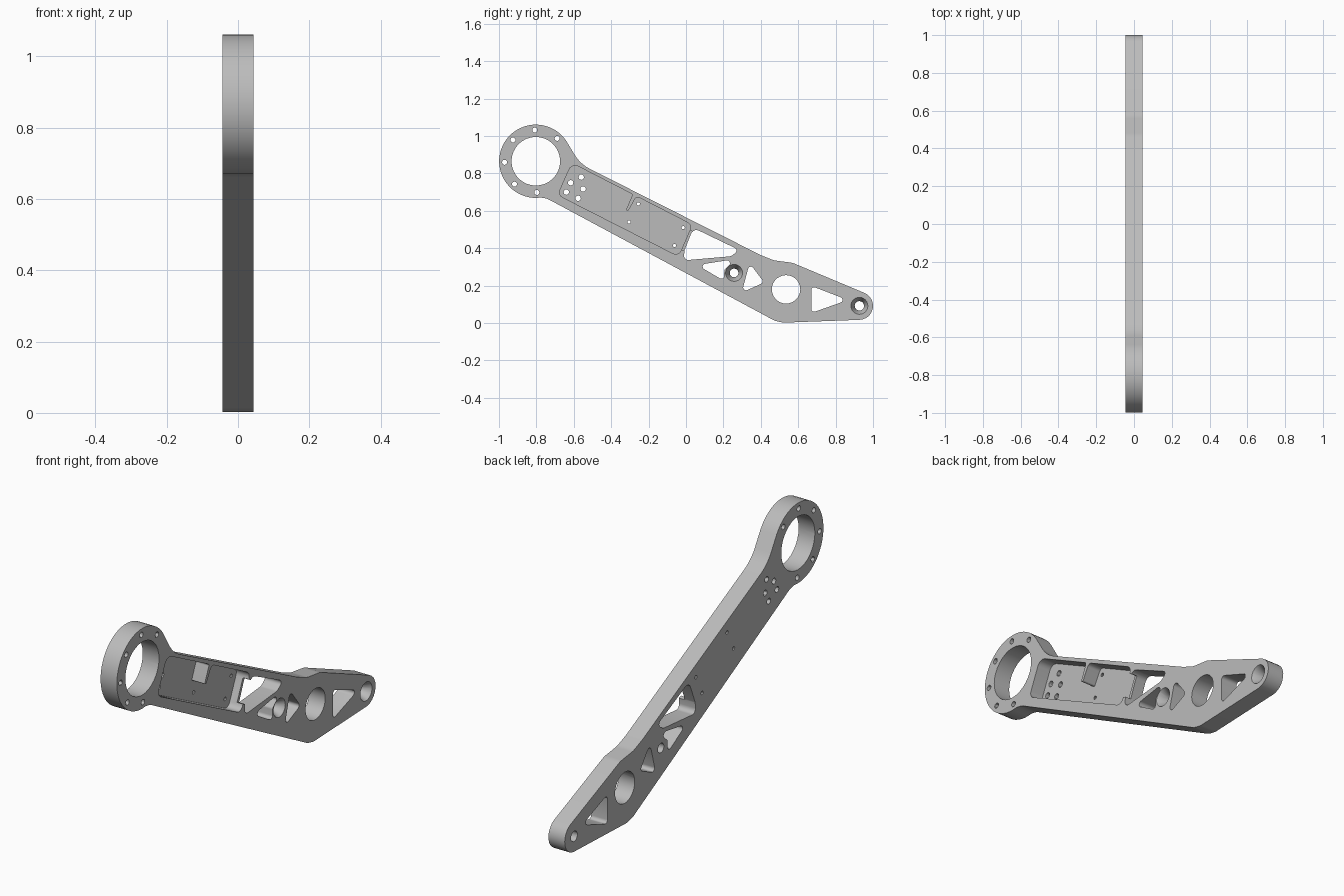
import bpy, bmesh, math
from mathutils import Vector

if "Cube" in bpy.data.objects:
    bpy.data.objects.remove(bpy.data.objects["Cube"], do_unlink=True)

HALF = 0.044      # half thickness of the plate
FLOOR = -0.026    # bottom of the electronics pocket

grey = bpy.data.materials.new("machined grey")
grey.use_nodes = True
grey.diffuse_color = (0.5, 0.5, 0.5, 1)
grey.node_tree.nodes["Principled BSDF"].inputs["Base Color"].default_value = (0.5, 0.5, 0.5, 1)


def arc(cy, cz, r, start, end, steps):
    """Points on an arc, angles in degrees."""
    angles = [math.radians(start + (end - start) * i / steps) for i in range(steps + 1)]
    return [(cy + r * math.cos(a), cz + r * math.sin(a)) for a in angles]


def circle(cy, cz, r, steps=24):
    return arc(cy, cz, r, 0, 360, steps)[:-1]


def rounded(corners, radius=0.015, steps=5):
    """Fillet every corner; a corner may carry its own radius as a third value."""
    points = []
    for i, c in enumerate(corners):
        p = Vector(c[:2])
        r = c[2] if len(c) > 2 else radius
        to_a = Vector(corners[i - 1][:2]) - p
        to_b = Vector(corners[(i + 1) % len(corners)][:2]) - p
        half = to_a.angle(to_b) / 2
        if r == 0 or half > 1.55:
            points.append(tuple(p))
            continue
        reach = min(r / math.tan(half), to_a.length * 0.48, to_b.length * 0.48)
        a, b = to_a.normalized(), to_b.normalized()
        centre = p + (a + b).normalized() * (reach / math.cos(half))
        start, end = p + a * reach - centre, p + b * reach - centre
        sweep = start.angle(end)
        for k in range(steps + 1):
            t = k / steps
            v = (start * math.sin((1 - t) * sweep) + end * math.sin(t * sweep)) / math.sin(sweep)
            points.append(tuple(centre + v))
    return points


def loft(name, low, high, x0, x1):
    """Solid between two matching outlines at two x positions."""
    bm = bmesh.new()
    a = [bm.verts.new((x0, y, z)) for y, z in low]
    b = [bm.verts.new((x1, y, z)) for y, z in high]
    bm.faces.new(a[::-1])
    bm.faces.new(b)
    for i in range(len(a)):
        j = (i + 1) % len(a)
        bm.faces.new((a[i], a[j], b[j], b[i]))
    bmesh.ops.recalc_face_normals(bm, faces=bm.faces)
    mesh = bpy.data.meshes.new(name)
    bm.to_mesh(mesh)
    bm.free()
    mesh.materials.append(grey)
    obj = bpy.data.objects.new(name, mesh)
    bpy.context.collection.objects.link(obj)
    return obj


# Arm plate: bearing ring, straight beam, bend and rounded tip
ring_y, ring_z = -0.803, 0.865
beam = rounded([
    (-0.776, 0.672, 0), (-0.74, 0.664, 0.1), (0.475, 0.012, 0.08), (0.52, 0.002, 0.08),
    (0.925, 0.017, 0)])
tip = arc(0.925, 0.092, 0.075, -88, 65, 12)
top = rounded([
    (0.957, 0.16, 0), (0.57, 0.322, 0.1), (0.47, 0.335, 0.1), (0.40, 0.363, 0.1),
    (-0.565, 0.85, 0.2), (-0.639, 0.971, 0)])
ring = arc(ring_y, ring_z, 0.196, 33, 278, 36)
outline = beam[1:-1] + tip + top[1:-1] + ring
arm = loft("arm_plate", outline, outline, -HALF, HALF)


def cut(low, x0=-0.1, x1=0.1, high=None):
    cutter = loft("cutter", low, high or low, x0, x1)
    mod = arm.modifiers.new("cut", "BOOLEAN")
    mod.operation = "DIFFERENCE"
    mod.solver = "EXACT"
    mod.object = cutter
    bpy.context.view_layer.update()
    result = bpy.data.meshes.new_from_object(
        arm.evaluated_get(bpy.context.evaluated_depsgraph_get()))
    arm.modifiers.clear()
    arm.data = result
    bpy.data.objects.remove(cutter, do_unlink=True)


# Electronics pocket with a narrow tooth in its upper edge
cut(rounded([
    (-0.61, 0.855, 0.035), (-0.285, 0.688, 0.01), (-0.322, 0.602, 0.008), (-0.307, 0.602, 0.008),
    (-0.265, 0.678, 0.02), (0.033, 0.525, 0.03), (-0.04, 0.357, 0.03), (-0.685, 0.685, 0.03)]),
    FLOOR, 0.1)

# Lightening windows
windows = [
    [(0.04, 0.508, 0.03), (0.285, 0.39, 0.025), (0.24, 0.357, 0.03), (-0.012, 0.335, 0.03),
     (-0.008, 0.39, 0.02)],
    [(0.06, 0.31), (0.225, 0.336), (0.24, 0.318), (0.205, 0.285), (0.203, 0.226)],
    [(0.34, 0.32), (0.418, 0.217), (0.298, 0.163)],
    [(0.67, 0.198), (0.865, 0.123), (0.67, 0.054)],
]
for corners in windows:
    cut(rounded(corners))

# Cable channel joining the pocket to the first window
cut([(-0.03, 0.455), (0.0, 0.51), (0.04, 0.485), (0.0, 0.385), (-0.045, 0.40)], 0.012, 0.1)

# Bearing bore and pivot bore
cut(circle(ring_y, ring_z, 0.13, 32))
cut(circle(0.535, 0.18, 0.076, 28))

# Countersunk pivot holes
for y, z, r in [(0.257, 0.268, 0.023), (0.927, 0.092, 0.025)]:
    cut(circle(y, z, r))
    cut(circle(y, z, r), HALF - 0.04, HALF + 0.001, circle(y, z, 0.046))

# Screw holes around the bearing ring
for i in range(6):
    a = math.radians(47 + 45 * i)
    cut(circle(ring_y + 0.167 * math.cos(a), ring_z + 0.167 * math.sin(a), 0.0135, 12))

# Motor screw holes and small board holes in the pocket floor
for y, z in [(-0.56, 0.78), (-0.617, 0.75), (-0.55, 0.717), (-0.64, 0.70), (-0.577, 0.667)]:
    cut(circle(y, z, 0.0145, 12))
for y, z in [(-0.255, 0.637), (-0.305, 0.54), (-0.015, 0.51), (-0.062, 0.415)]:
    cut(circle(y, z, 0.009, 10))

bpy.ops.object.select_all(action="DESELECT")
arm.select_set(True)
bpy.context.view_layer.objects.active = arm
bpy.ops.object.shade_smooth_by_angle(angle=math.radians(30))
